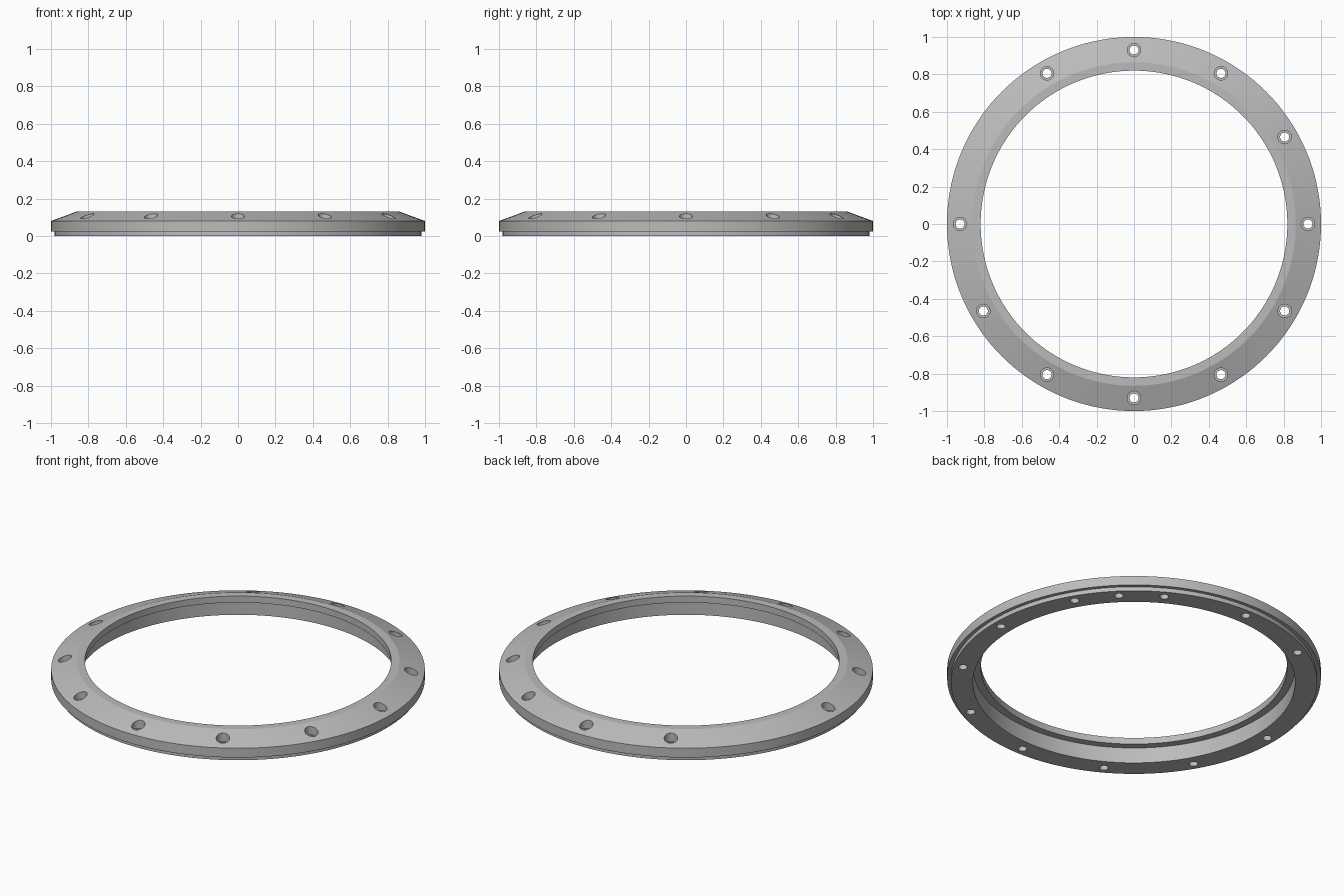
import bpy, bmesh
from math import cos, sin, pi, radians

if "Cube" in bpy.data.objects:
    bpy.data.objects.remove(bpy.data.objects["Cube"])

grey = bpy.data.materials.new("satin_grey")
grey.use_nodes = True
grey.diffuse_color = (0.5, 0.5, 0.5, 1)
grey.node_tree.nodes["Principled BSDF"].inputs["Base Color"].default_value = (0.5, 0.5, 0.5, 1)


def lathe(name, profile, segments, centre=(0, 0), closed=True):
    """Revolve (radius, z) points about a vertical axis; open profiles are capped."""
    bm = bmesh.new()
    rings = [[bm.verts.new((centre[0] + r * cos(2 * pi * i / segments),
                            centre[1] + r * sin(2 * pi * i / segments), z))
              for i in range(segments)] for r, z in profile]
    pairs = list(zip(rings, rings[1:]))
    if closed:
        pairs.append((rings[-1], rings[0]))
    else:
        bm.faces.new(rings[0])
        bm.faces.new(rings[-1])
    for a, b in pairs:
        for i in range(segments):
            j = (i + 1) % segments
            bm.faces.new((a[i], a[j], b[j], b[i]))
    bmesh.ops.recalc_face_normals(bm, faces=bm.faces)
    mesh = bpy.data.meshes.new(name)
    bm.to_mesh(mesh)
    bm.free()
    mesh.materials.append(grey)
    obj = bpy.data.objects.new(name, mesh)
    bpy.context.collection.objects.link(obj)
    return obj


# Ring: stepped base, sloped top, inner retaining lip
ring = lathe("flange_ring", [(0.98, 0), (0.98, 0.025), (1, 0.025), (1, 0.08),
                             (0.865, 0.13), (0.82, 0.13), (0.82, 0.092),
                             (0.862, 0.092), (0.862, 0)], 144)

# Counterbored screw holes, with one position left solid
bore = [(0.024, -0.1), (0.024, 0.07), (0.036, 0.07), (0.036, 0.2)]
cutters = []
for angle in range(0, 360, 30):
    if angle != 150:
        a = radians(angle)
        cutters.append(lathe("screw_hole_cutter", bore, 32,
                             (0.93 * cos(a), 0.93 * sin(a)), closed=False))

# Blind locating hole in the underside
a = radians(45)
cutters.append(lathe("pin_hole_cutter", [(0.024, -0.1), (0.024, 0.05)], 32,
                     (0.93 * cos(a), 0.93 * sin(a)), closed=False))

bpy.context.view_layer.objects.active = ring
for cutter in cutters:
    mod = ring.modifiers.new("hole", "BOOLEAN")
    mod.operation = "DIFFERENCE"
    mod.solver = "EXACT"
    mod.object = cutter
    bpy.ops.object.modifier_apply(modifier=mod.name)
for cutter in cutters:
    bpy.data.objects.remove(cutter)

# Smooth curved walls, crisp machined edges
bpy.ops.object.select_all(action="DESELECT")
ring.select_set(True)
bpy.ops.object.shade_smooth_by_angle(angle=radians(15))
